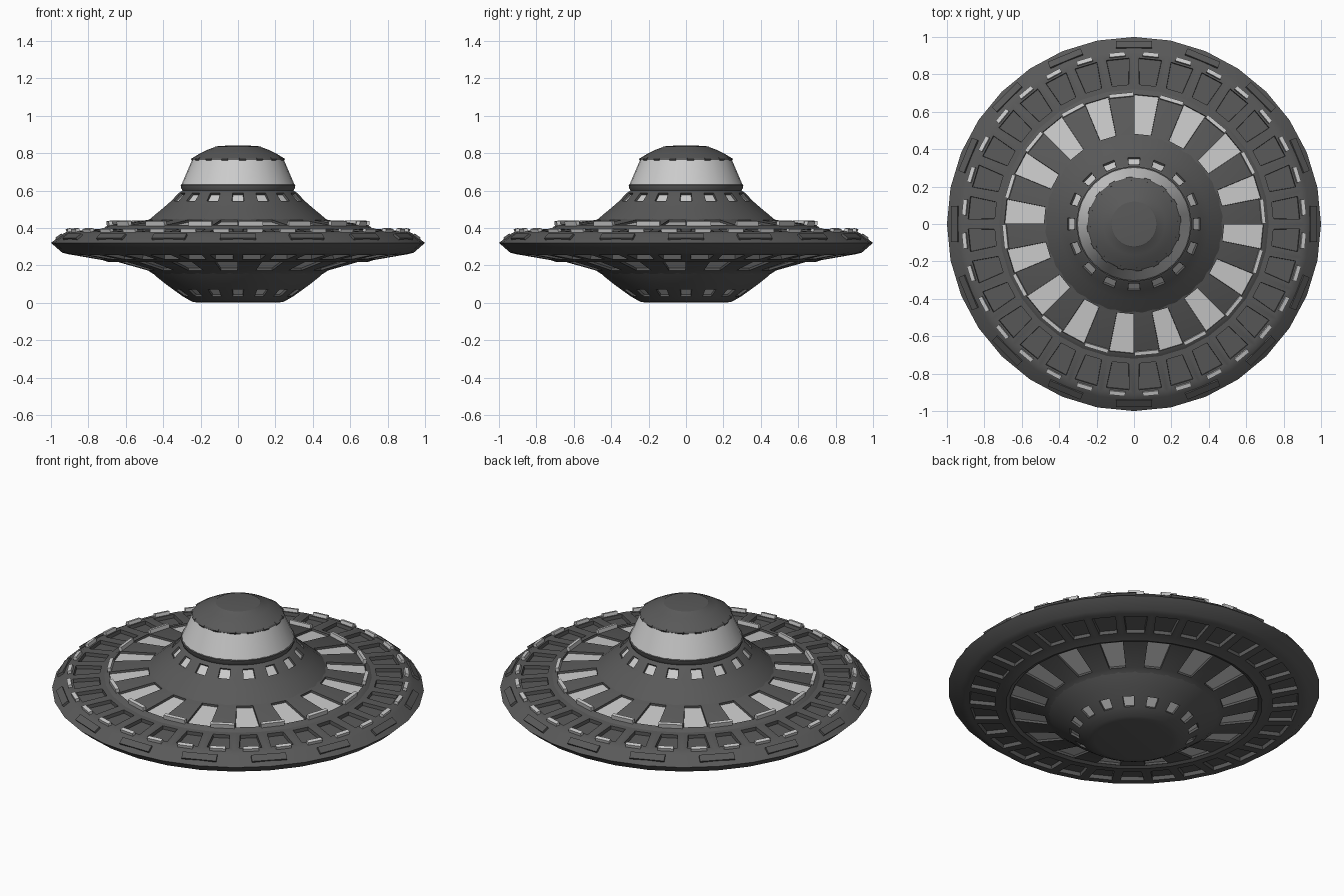
import bpy, bmesh
from math import sin, cos, pi, radians
from mathutils import Matrix

if "Cube" in bpy.data.objects:
    bpy.data.objects.remove(bpy.data.objects["Cube"])

SEGS = 32
STEP = 2 * pi / SEGS


def material(name, v):
    m = bpy.data.materials.new(name)
    m.diffuse_color = (v, v, v, 1)
    m.use_nodes = True
    m.node_tree.nodes["Principled BSDF"].inputs["Base Color"].default_value = m.diffuse_color
    return m


DARK = material("dark_metal", 0.1)
LIGHT = material("light_panel", 0.75)


def finish(name, bm, mats):
    me = bpy.data.meshes.new(name)
    bm.to_mesh(me)
    bm.free()
    for m in mats:
        me.materials.append(m)
    me.shade_smooth()
    me.set_sharp_from_angle(angle=radians(30))
    ob = bpy.data.objects.new(name, me)
    bpy.context.collection.objects.link(ob)
    return ob


def lathe(name, profile, phase=0.0, cap_bottom=False, cap_top=False,
          recesses=(), mats=(DARK, LIGHT)):
    """Revolve a bottom-to-top profile; recesses = (row, every, border, depth, material)."""
    bm = bmesh.new()
    rings = [[bm.verts.new((r * cos(phase + i * STEP), r * sin(phase + i * STEP), z))
              for i in range(SEGS)] for r, z in profile]
    rows = []
    for a, b in zip(rings, rings[1:]):
        rows.append([bm.faces.new((a[i], a[(i + 1) % SEGS], b[(i + 1) % SEGS], b[i]))
                     for i in range(SEGS)])
    if cap_bottom:
        bm.faces.new(rings[0][::-1])
    if cap_top:
        bm.faces.new(rings[-1])
    bm.normal_update()
    for row, every, border, depth, mat in recesses:
        faces = rows[row][every - 1::every]
        bmesh.ops.inset_individual(bm, faces=faces, thickness=border, depth=0)
        bmesh.ops.inset_individual(bm, faces=faces, thickness=0.002, depth=-depth)
        for f in faces:
            f.material_index = mat
    return finish(name, bm, mats)


def ring_blocks(name, count, phase, r, z, size, tilt, mat):
    """Ring of boxes, size = (radial, tangential, height), tilted down outwards."""
    bm = bmesh.new()
    for i in range(count):
        m = (Matrix.Rotation(phase + i * 2 * pi / count, 4, 'Z')
             @ Matrix.Translation((r, 0, z))
             @ Matrix.Rotation(radians(tilt), 4, 'Y')
             @ Matrix.Diagonal((*size, 1)))
        bmesh.ops.create_cube(bm, size=1, matrix=m)
    return finish(name, bm, (mat,))


# main saucer disc: large windows and slots on both sides
lathe("saucer_disc", [
    (0.455, 0.155), (0.48, 0.172), (0.67, 0.226), (0.69, 0.217), (0.725, 0.228),
    (0.91, 0.26), (0.94, 0.268), (1.0, 0.32), (0.94, 0.366), (0.915, 0.38),
    (0.72, 0.397), (0.695, 0.415), (0.48, 0.443), (0.455, 0.456)],
    recesses=[(1, 2, 0.003, 0.012, 1), (4, 1, 0.034, 0.022, 0),
              (9, 1, 0.038, 0.02, 0), (11, 2, 0.003, 0.012, 1)])

# lower bowl with small windows and base plate
lathe("lower_bowl", [
    (0.21, 0.0), (0.245, 0.005), (0.295, 0.033), (0.35, 0.072), (0.395, 0.105),
    (0.435, 0.137), (0.46, 0.16)], phase=STEP / 2, cap_bottom=True,
    recesses=[(2, 2, 0.004, 0.012, 1)])

# neck cone with small windows and a collar
lathe("neck_cone", [
    (0.475, 0.445), (0.45, 0.467), (0.40, 0.508), (0.36, 0.543), (0.317, 0.588),
    (0.298, 0.6), (0.305, 0.612), (0.308, 0.63), (0.295, 0.635)],
    phase=STEP / 2, recesses=[(3, 2, 0.004, 0.012, 1)])

# cabin window band and dome roof
lathe("cabin_band", [(0.303, 0.63), (0.246, 0.762)], mats=(LIGHT,))
lathe("dome_roof", [
    (0.235, 0.758), (0.248, 0.764), (0.243, 0.774), (0.205, 0.797), (0.165, 0.817),
    (0.125, 0.832), (0.12, 0.836), (0.06, 0.84)], cap_bottom=True, cap_top=True)
ring_blocks("dome_studs", 16, STEP / 2, 0.24, 0.769, (0.02, 0.035, 0.012), 30, DARK)

# raised end bars of the inner ribs and outer slots
ring_blocks("inner_rib_bars", 16, STEP / 2, 0.69, 0.424, (0.02, 0.13, 0.026), 10, LIGHT)
ring_blocks("outer_slot_bars", 32, STEP / 2, 0.908, 0.386, (0.022, 0.085, 0.022), 15, LIGHT)

# rim plates
ring_blocks("rim_plates", 16, 0, 0.957, 0.353, (0.04, 0.19, 0.014), 36, DARK)
